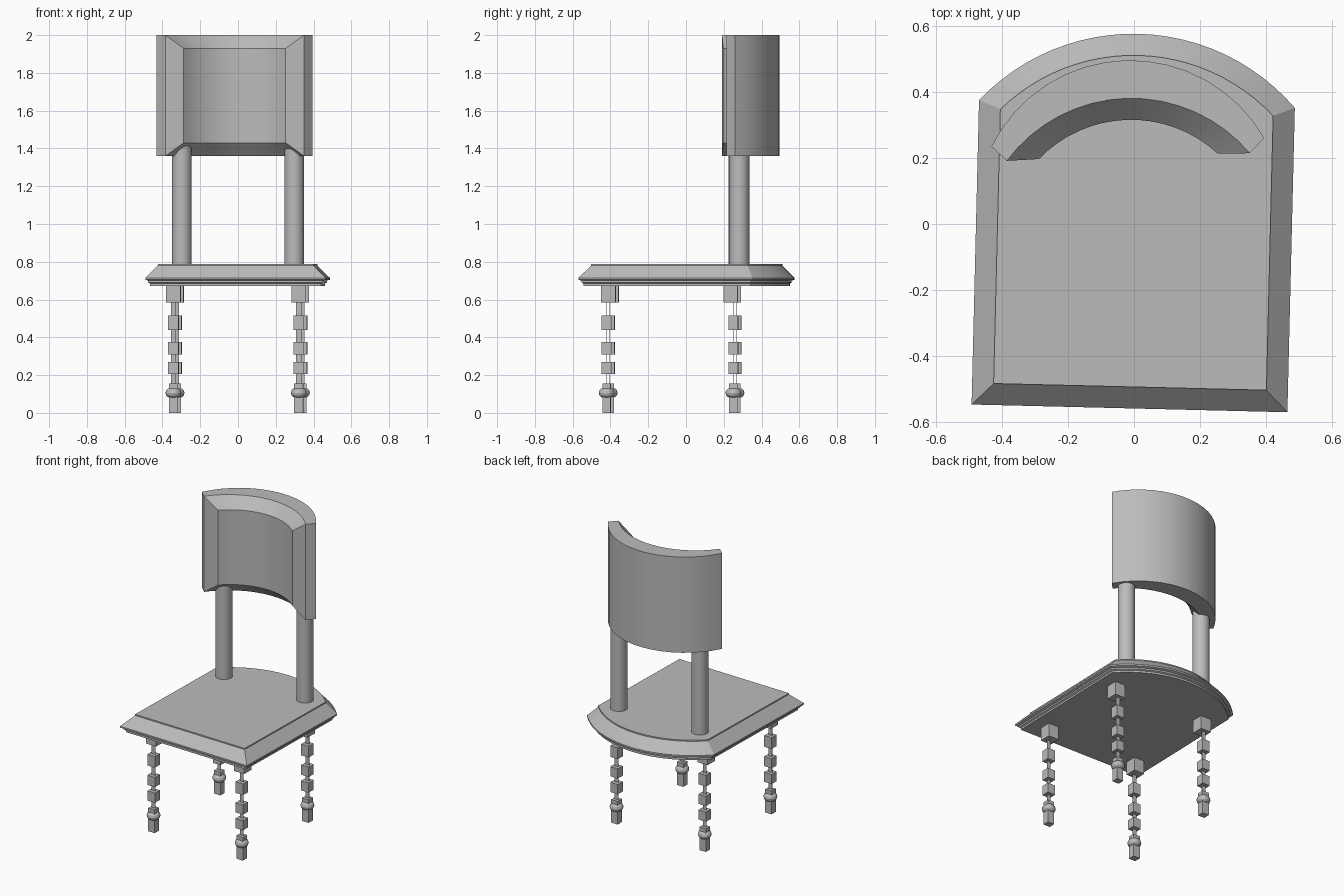
import bpy, bmesh, math

if "Cube" in bpy.data.objects:
    bpy.data.objects.remove(bpy.data.objects["Cube"])

grey = bpy.data.materials.new("mid_grey")
grey.diffuse_color = (0.5, 0.5, 0.5, 1)
grey.use_nodes = True
grey.node_tree.nodes["Principled BSDF"].inputs["Base Color"].default_value = grey.diffuse_color
SEAT_TURN = math.radians(-1.4)
BACK_TURN = math.radians(1.8)


def finish(obj):
    obj.data.materials.append(grey)
    bpy.ops.object.select_all(action='DESELECT')
    obj.select_set(True)
    bpy.context.view_layer.objects.active = obj
    bpy.ops.object.shade_smooth_by_angle(angle=math.radians(25))
    return obj


def from_bmesh(name, bm):
    bmesh.ops.recalc_face_normals(bm, faces=bm.faces)
    mesh = bpy.data.meshes.new(name)
    bm.to_mesh(mesh)
    bm.free()
    obj = bpy.data.objects.new(name, mesh)
    bpy.context.collection.objects.link(obj)
    return finish(obj)


def box(name, x, y, z0, z1, wx, wy):
    bpy.ops.mesh.primitive_cube_add(size=1, location=(x, y, (z0 + z1) / 2))
    obj = bpy.context.object
    obj.name = name
    obj.scale = (wx, wy, z1 - z0)
    obj.rotation_euler.z = SEAT_TURN
    return finish(obj)


def arc(half, y_end, y_peak, n):
    """Arc from -half to +half that bulges towards +y."""
    sag = y_peak - y_end
    r = (half * half + sag * sag) / (2 * sag)
    a = math.asin(half / r)
    return [(r * math.sin(t), y_peak - r + r * math.cos(t))
            for t in (-a + 2 * a * i / n for i in range(n + 1))]


# Seat: moulded outline stacked in inset layers
def seat_outline(d):
    half, r, cy = 0.4775 - d, 0.643 - d, -0.068
    y_end = cy + math.sqrt(r * r - half * half)
    return [(half, -0.5575 + d), (-half, -0.5575 + d)] + arc(half, y_end, cy + r, 24)


bm = bmesh.new()
rings = []
for d, z in [(0.025, 0.673), (0.025, 0.685), (0.015, 0.69), (0.015, 0.70),
             (0, 0.705), (0, 0.715), (0.065, 0.78), (0.065, 0.788)]:
    rings.append([bm.verts.new((x, y, z)) for x, y in seat_outline(d)])
for a, b in zip(rings, rings[1:]):
    for i in range(len(a)):
        j = (i + 1) % len(a)
        bm.faces.new((a[i], a[j], b[j], b[i]))
bm.faces.new(rings[0])
bm.faces.new(rings[-1])
from_bmesh("seat", bm).rotation_euler.z = SEAT_TURN

# Backrest: curved slab with a raised, bevelled front panel
n = 16
outer, rim, panel = (arc(0.4125, 0.2475, 0.495, n), arc(0.3675, 0.2025, 0.38, n),
                     arc(0.27, 0.205, 0.315, n))
bm = bmesh.new()
rows = [[bm.verts.new((x, y, z)) for x, y in pts] for pts, z in
        [(outer, 1.36), (rim, 1.36), (panel, 1.43), (panel, 1.93), (rim, 2.0), (outer, 2.0)]]
for k in range(6):
    a, b = rows[k], rows[(k + 1) % 6]
    for i in range(n):
        bm.faces.new((a[i], a[i + 1], b[i + 1], b[i]))
for e in (0, n):
    bm.faces.new([rows[k][e] for k in (0, 1, 4, 5)])
    bm.faces.new([rows[k][e] for k in (1, 2, 3, 4)])
back = from_bmesh("backrest", bm)
back.rotation_euler.z = BACK_TURN
back.location.x = -0.011

# Back posts
for side, label in ((-1, "left"), (1, "right")):
    bpy.ops.mesh.primitive_cylinder_add(vertices=32, radius=0.052, depth=0.66,
                                        location=(side * 0.2975, 0.28 + side * 0.003, 1.09))
    bpy.context.object.name = label + "_back_post"
    finish(bpy.context.object)

# Legs: blocks strung on a thin flat rod, with a ring above the foot
c, s = math.cos(SEAT_TURN), math.sin(SEAT_TURN)
for end, y_top, y_low in (("front", -0.402, -0.412), ("rear", 0.245, 0.259)):
    for side, label in ((-1, "left"), (1, "right")):
        name = f"{end}_{label}_leg_"
        x0 = side * 0.332
        x, y = c * x0 - s * y_low, s * x0 + c * y_low
        box(name + "top", c * x0 - s * y_top, s * x0 + c * y_top, 0.585, 0.675, 0.076, 0.076)
        for z0, z1 in ((0.44, 0.515), (0.31, 0.375), (0.205, 0.27)):
            box(name + "block", x, y, z0, z1, 0.056, 0.052)
        box(name + "rod", x, y, 0.15, 0.59, 0.028, 0.002)
        box(name + "foot", x, y, 0, 0.155, 0.048, 0.044)
        bpy.ops.mesh.primitive_torus_add(major_radius=0.016, minor_radius=0.026,
                                         major_segments=24, minor_segments=12,
                                         location=(x, y, 0.106))
        bpy.context.object.name = name + "ring"
        finish(bpy.context.object)
